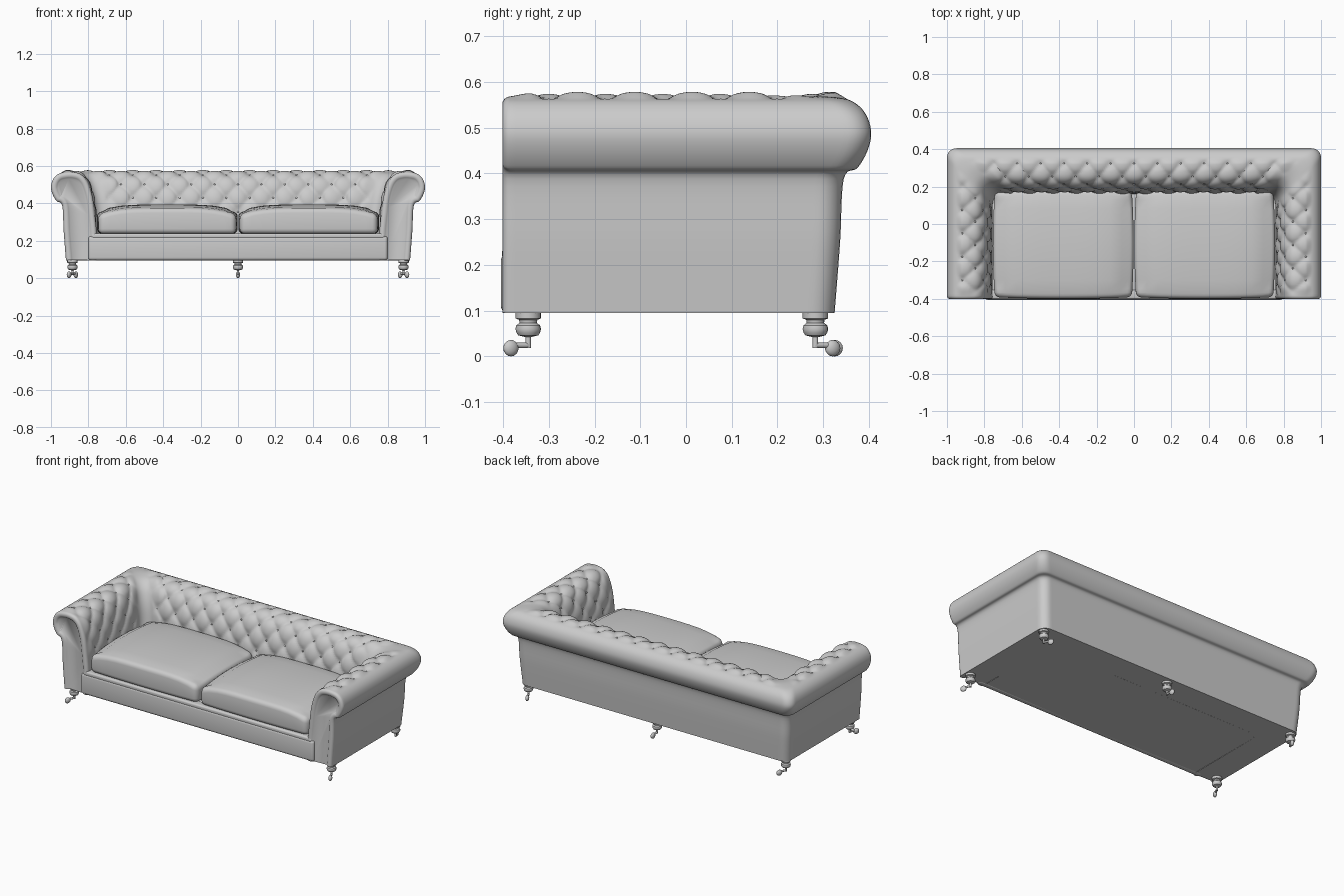
import bpy, bmesh, math
from mathutils import Vector, Matrix

cube = bpy.data.objects.get("Cube")
if cube:
    bpy.data.objects.remove(cube, do_unlink=True)

grey = bpy.data.materials.new("grey_upholstery")
grey.use_nodes = True
grey.diffuse_color = (0.6, 0.6, 0.6, 1)
grey.node_tree.nodes["Principled BSDF"].inputs["Base Color"].default_value = (0.6, 0.6, 0.6, 1)


def finish(bm, name, angle=40):
    mesh = bpy.data.meshes.new(name)
    bmesh.ops.recalc_face_normals(bm, faces=bm.faces)
    bm.to_mesh(mesh)
    bm.free()
    mesh.materials.append(grey)
    mesh.shade_smooth()
    mesh.set_sharp_from_angle(angle=math.radians(angle))
    obj = bpy.data.objects.new(name, mesh)
    bpy.context.collection.objects.link(obj)


def box(name, lo, hi, bevel):
    lo, hi = Vector(lo), Vector(hi)
    bm = bmesh.new()
    bmesh.ops.create_cube(bm, size=1)
    for v in bm.verts:
        v.co = (lo + hi) / 2 + v.co * (hi - lo)
    bmesh.ops.bevel(bm, geom=bm.edges[:], offset=bevel, segments=4, profile=0.5, affect='EDGES')
    finish(bm, name)


# Section of the rolled arm and back: (inset from the outer edge, height)
SECTION = [(.08, .095), (.068, .25), (.06, .388), (.03, .412), (.008, .45), (0, .49), (.012, .53),
           (.04, .557), (.08, .567), (.12, .567), (.16, .555), (.19, .525), (.21, .48), (.225, .42),
           (.235, .34), (.245, .23), (.245, .095)]
TOP = 8            # section index where the tufting starts
STEPS = 6
ROW, PITCH = 0.075, 0.125
FRONT, BACK = -0.385, 0.405


def smooth_section():
    pts = [Vector(p) for p in SECTION]
    out = []
    for i in range(len(pts) - 1):
        p0, p1, p2, p3 = pts[max(i - 1, 0)], pts[i], pts[i + 1], pts[min(i + 2, len(pts) - 1)]
        for k in range(STEPS):
            t = k / STEPS
            out.append(p1 + 0.5 * t * (p2 - p0 + t * (2 * p0 - 5 * p1 + 4 * p2 - p3
                                                      + t * (3 * p1 - p0 - 3 * p2 + p3))))
    return out + [pts[-1]]


section = smooth_section()
girth = [0.0]
for a, b in zip(section, section[1:]):
    girth.append(girth[-1] + (b - a).length)
girth = [g - girth[TOP * STEPS] for g in girth]
last_tuft = girth[14 * STEPS]


def section_normal(i):
    t = section[min(i + 1, len(section) - 1)] - section[max(i - 1, 0)]
    return Vector((-t.y, t.x)).normalized()


def ramp(x, width):
    return max(0.0, min(1.0, x / width))


def tuft(s, v):
    """Diamond quilting: soft pads between diagonal folds, pitted where folds cross."""
    a, b = s / PITCH + v / (2 * ROW), s / PITCH - v / (2 * ROW)
    sa, sb = abs(math.sin(math.pi * a)), abs(math.sin(math.pi * b))
    pit = max(0, 1 - math.hypot(sa, sb))
    return 0.012 * (sa * sb) ** 0.7 - 0.009 * pit - 0.001


def place(run, u, d, z):
    """Point on the U-shaped sweep; run is arm, corner or back of the +x half."""
    r = 0.05
    cx, cy = 1 - d - r, BACK - d - r
    if run == "arm":
        return Vector((1 - d, FRONT + (cy - FRONT) * u, z))
    if run == "corner":
        a = u * math.pi / 2
        return Vector((cx + r * math.cos(a), cy + r * math.sin(a), z))
    return Vector((cx * (1 - u), BACK - d, z))


bm = bmesh.new()
grid = []
# Arm front: sunken panel, raised border and rounded edge, from the middle outwards
for inset, proud in ((.038, .004), (.031, .012), (.022, .016), (.012, .016), (.005, .012), (.001, .005)):
    col = []
    for i, p in enumerate(section):
        q = p - section_normal(i) * inset
        col.append(bm.verts.new((1 - q.x, FRONT - proud, q.y)))
    grid.append(col)
bm.faces.new(grid[0])

# Rolled, button-tufted arms and back as one mirrored sweep
columns = [("arm", k / 56) for k in range(56)] + [("corner", k / 6) for k in range(6)]
columns += [("back", k / 80) for k in range(81)]
for run, u in columns:
    col = []
    for i, p in enumerate(section):
        base = place(run, u, p.x, p.y)
        v = girth[i]
        if run == "arm":
            along, mask = base.y - 0.2, ramp(base.y - FRONT, 0.05) * ramp(1 - u, 0.12)
        else:
            along, mask = base.x, ramp(u, 0.08) if run == "back" else 0
        mask *= ramp(v + 0.03, 0.03) * ramp(last_tuft + 0.05 - v, 0.05)
        q = p + section_normal(i) * tuft(along, v) * mask
        col.append(bm.verts.new(place(run, u, q.x, q.y)))
    grid.append(col)
for c0, c1 in zip(grid, grid[1:]):
    for i in range(len(section) - 1):
        bm.faces.new((c0[i], c0[i + 1], c1[i + 1], c1[i]))
# Flat underside closing the body
bm.faces.new([c[0] for c in grid] + [bm.verts.new((0, FRONT - .004, .095))])
half = bm.verts[:] + bm.edges[:] + bm.faces[:]
bmesh.ops.mirror(bm, geom=half, axis='X', merge_dist=0.0003)
finish(bm, "tufted_arms_and_back", 50)

# Upholstery buttons sunk into the fold crossings
bm = bmesh.new()
for run, start, stop in (("arm", -0.34, 0.14), ("back", 0.0, 0.74)):
    for row in range(int(last_tuft / ROW) + 1):
        i = min(range(len(girth)), key=lambda k: abs(girth[k] - row * ROW))
        p = section[i] - section_normal(i) * 0.01
        for n in range(-12, 13):
            s = (n + 0.5 * (row % 2)) * PITCH
            spot = Vector((1 - p.x, s + 0.2, p.y)) if run == "arm" else Vector((s, BACK - p.x, p.y))
            if start <= (spot.y if run == "arm" else spot.x) <= stop:
                for side in {1, -1 if spot.x > 0 else 1}:
                    at = Matrix.Translation((spot.x * side, spot.y, spot.z))
                    bmesh.ops.create_uvsphere(bm, u_segments=8, v_segments=5, radius=0.006, matrix=at)
finish(bm, "buttons")

# Seat deck, padded front rail and the lip under the cushions
box("seat_deck", (-.78, -.38, .1), (.78, .2, .235), .005)
box("front_rail", (-.8, -.405, .095), (.8, -.36, .225), .016)
box("front_lip", (-.785, -.402, .211), (.785, -.35, .24), .01)


# Seat cushions: crowned boxes with soft edges
def cushion(name, x0, x1):
    y0, y1, z0, z1 = -.399, .18, .237, .338
    bm = bmesh.new()
    bmesh.ops.create_cube(bm, size=2)
    flat = [e for e in bm.edges if abs(e.verts[0].co.z - e.verts[1].co.z) < 0.1]
    bmesh.ops.subdivide_edges(bm, edges=flat, cuts=11, use_grid_fill=True)
    rim = [e for e in bm.edges if e.calc_face_angle(0) > 1]
    for v in bm.verts:
        u, w, h = v.co
        crown = (0.038 * (1 - u ** 4) + 0.018 * (1 - w * w)) if h > 0 else 0
        pinch = 1 - 0.025 * u * u * w * w
        v.co = ((x0 + x1) / 2 + u * pinch * (x1 - x0) / 2,
                (y0 + y1) / 2 + w * pinch * (y1 - y0) / 2,
                (z0 if h < 0 else z1) + crown)
    bmesh.ops.bevel(bm, geom=rim, offset=0.027, segments=4, profile=0.5, affect='EDGES')
    finish(bm, name, 60)


cushion("left_seat_cushion", .002, .754)
cushion("right_seat_cushion", -.754, -.002)

# Turned feet with castors
TURNING = [(0, .1), (.028, .1), (.028, .083), (.02, .08), (.019, .073), (.026, .068), (.028, .06),
           (.026, .052), (.022, .046), (.01, .043), (.006, .042), (.006, .018), (0, .018)]


def foot(name, x, y, turn):
    bm = bmesh.new()
    ring = [bm.verts.new((r, 0, z)) for r, z in TURNING]
    edges = [bm.edges.new(pair) for pair in zip(ring, ring[1:])]
    bmesh.ops.spin(bm, geom=ring + edges, cent=(0, 0, 0), axis=(0, 0, 1), angle=math.tau, steps=16)
    bmesh.ops.remove_doubles(bm, verts=bm.verts, dist=0.0002)
    lie = Matrix.Rotation(math.pi / 2, 4, 'X')
    bmesh.ops.create_cone(bm, cap_ends=True, segments=10, radius1=.006, radius2=.006, depth=.04,
                          matrix=Matrix.Translation((0, -.018, .024)) @ lie)
    axle = Matrix.Translation((0, -.042, .018)) @ Matrix.Rotation(math.pi / 2, 4, 'Y')
    bmesh.ops.create_uvsphere(bm, u_segments=16, v_segments=8, radius=.018,
                              matrix=axle @ Matrix.Diagonal((1, 1, .6, 1)))
    bm.transform(Matrix.Translation((x, y, 0)) @ Matrix.Rotation(turn, 4, 'Z'))
    finish(bm, name)


for side, label in ((1, "left"), (-1, "right")):
    foot("front_foot_" + label, .885 * side, -.345, .45 * side)
    foot("back_foot_" + label, .885 * side, .283, math.pi + .45 * side)
foot("back_foot_middle", 0, .283, math.pi)
